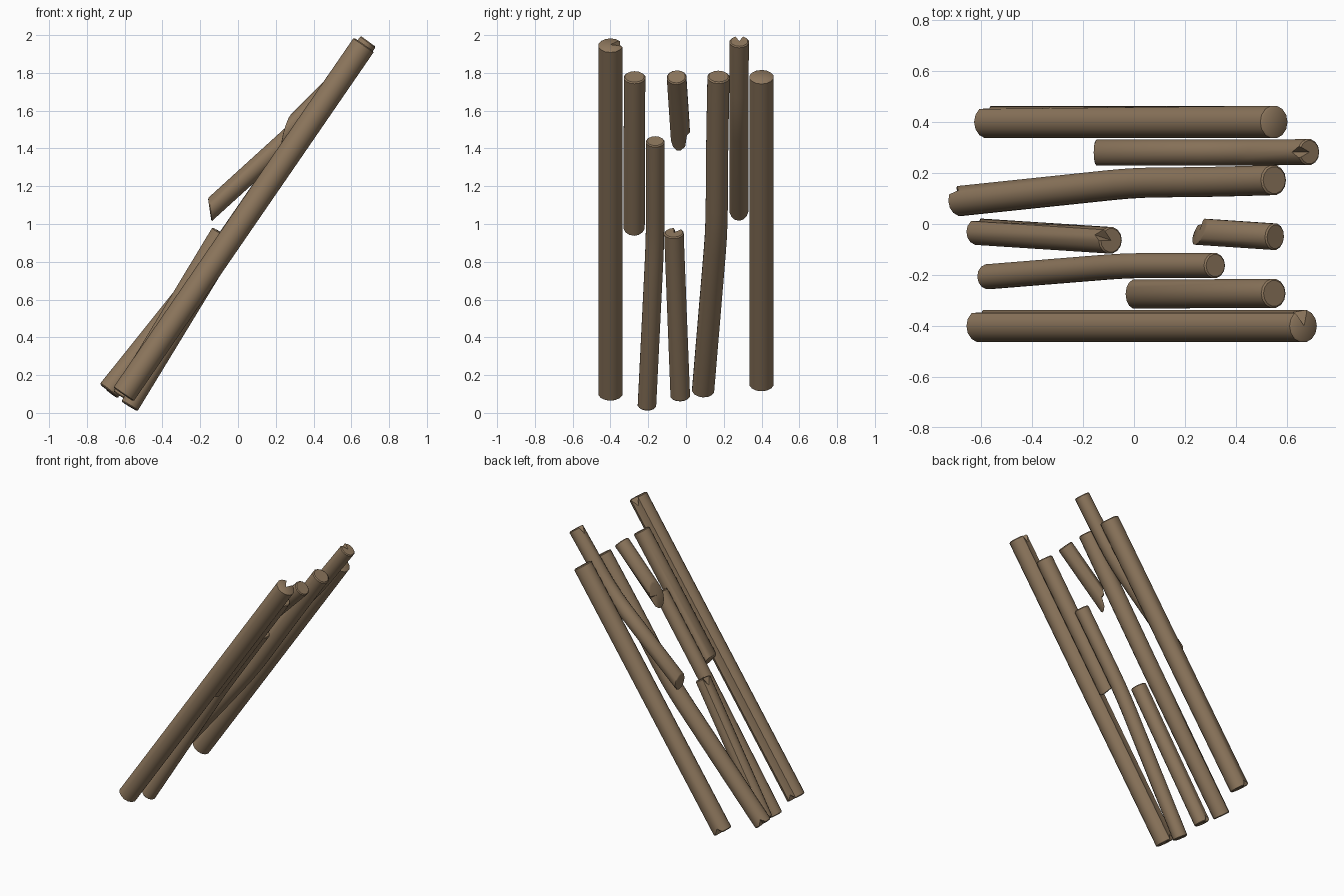
import bpy, bmesh, math
from mathutils import Vector

if "Cube" in bpy.data.objects:
    bpy.data.objects.remove(bpy.data.objects["Cube"])

SIDES = 14

wood = bpy.data.materials.new("brown_wood")
wood.diffuse_color = (0.27, 0.185, 0.11, 1.0)
wood.use_nodes = True
wood.node_tree.nodes["Principled BSDF"].inputs["Base Color"].default_value = wood.diffuse_color


def soften(points):
    """Replace each inner bend with a short rounded corner."""
    pts = [Vector(p) for p in points]
    out = [pts[0]]
    for a, b, c in zip(pts, pts[1:], pts[2:]):
        p, q = b + (a - b).normalized() * 0.15, b + (c - b).normalized() * 0.15
        for t in (0, 0.33, 0.67, 1):
            out.append(p * (1 - t) ** 2 + b * 2 * t * (1 - t) + q * t * t)
    return out + [pts[-1]]


def log(name, points, radius, low_cut=(0, 0), high_cut=(0, 0),
        low_notch=None, high_notch=None):
    """Round log along a path; cuts tilt the ends, notches are {side: depth}."""
    path = soften(points)
    bm = bmesh.new()
    last = len(path) - 1

    def ring(i, scale, shift, cut, notch):
        t = (path[min(i + 1, last)] - path[max(i - 1, 0)]).normalized()
        n = t.cross(Vector((0, 1, 0))).normalized()
        v = n.cross(t)
        verts = []
        for k in range(SIDES):
            a = 2 * math.pi * k / SIDES
            c, s = math.cos(a) * scale, math.sin(a) * scale
            along = shift + cut[0] * c + cut[1] * s + notch.get(k, 0)
            r = radius * (0.85 if k in notch else 1)
            verts.append(bm.verts.new(path[i] + (n * c + v * s) * r + t * along))
        return verts

    low_notch, high_notch = low_notch or {}, high_notch or {}
    rings = [ring(0, 0.88, 0, low_cut, low_notch),
             ring(0, 1.0, 0.006, low_cut, low_notch)]
    rings += [ring(i, 1.0, 0, (0, 0), {}) for i in range(1, last)]
    rings += [ring(last, 1.0, -0.006, high_cut, high_notch),
              ring(last, 0.88, 0, high_cut, high_notch)]
    for lo, hi in zip(rings, rings[1:]):
        for k in range(SIDES):
            j = (k + 1) % SIDES
            bm.faces.new((lo[k], lo[j], hi[j], hi[k]))
    # end caps as fans
    for r, p in ((rings[0], path[0]), (rings[-1], path[-1])):
        mid = bm.verts.new(p)
        for k in range(SIDES):
            bm.faces.new((r[k], r[(k + 1) % SIDES], mid))
    bmesh.ops.recalc_face_normals(bm, faces=bm.faces)
    mesh = bpy.data.meshes.new(name)
    bm.to_mesh(mesh)
    bm.free()
    mesh.materials.append(wood)
    ob = bpy.data.objects.new(name, mesh)
    bpy.context.collection.objects.link(ob)
    bpy.context.view_layer.objects.active = ob
    ob.select_set(True)
    bpy.ops.object.shade_smooth_by_angle(angle=math.radians(40))
    ob.select_set(False)


# full-length outer logs
log("front_long_log", [(-0.607, -0.4, 0.097), (0.667, -0.4, 1.95)], 0.065,
    high_notch={3: -0.05}, low_notch={3: 0.03})
log("back_long_log", [(-0.577, 0.4, 0.147), (0.552, 0.4, 1.783)], 0.065,
    low_notch={3: 0.03})

# long bent logs
log("bent_long_log", [(-0.685, 0.09, 0.115), (0.0, 0.162, 0.97),
                      (0.3, 0.165, 1.416), (0.55, 0.172, 1.782)], 0.06,
    low_notch={2: 0.03})
log("bent_lower_log", [(-0.575, -0.207, 0.035), (-0.03, -0.163, 0.93),
                       (0.319, -0.163, 1.44)], 0.05)

# broken logs hanging from the top
log("broken_upper_log_front", [(0.0, -0.275, 0.982), (0.55, -0.272, 1.78)],
    0.058, low_cut=(0.02, 0))
log("broken_upper_log_middle", [(0.255, -0.03, 1.48), (0.555, -0.05, 1.78)],
    0.053, low_cut=(0.08, 0.03), low_notch={5: 0.03})
log("broken_upper_log_back", [(-0.15, 0.28, 1.075), (0.4, 0.28, 1.575),
                              (0.688, 0.282, 1.968)], 0.052,
    low_cut=(0.035, 0), high_notch={0: -0.05})

# broken stump rising from the bottom
log("broken_lower_log", [(-0.615, -0.03, 0.085), (-0.09, -0.064, 0.955)],
    0.053, low_notch={3: 0.03}, high_notch={1: -0.05})
